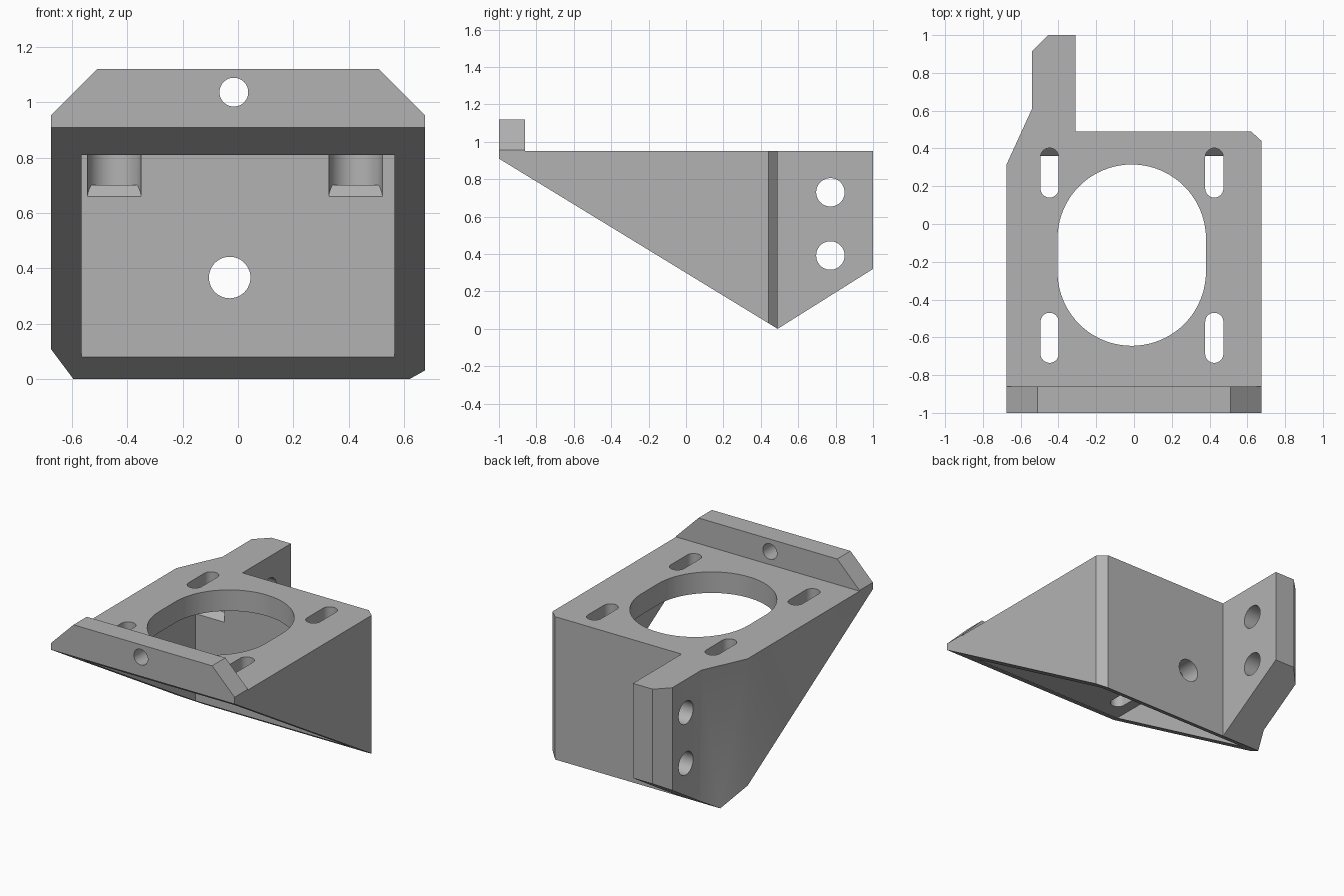
import bpy, bmesh, math
from mathutils import Vector

if "Cube" in bpy.data.objects:
    bpy.data.objects.remove(bpy.data.objects["Cube"])

grey = bpy.data.materials.new("plain grey")
grey.diffuse_color = (0.45, 0.45, 0.45, 1)
grey.use_nodes = True
grey.node_tree.nodes["Principled BSDF"].inputs["Base Color"].default_value = grey.diffuse_color


def prism(name, pts, axis, lo, hi):
    """Extrude a 2D profile along an axis: x takes (y,z), y takes (x,z), z takes (x,y)."""
    def place(p, d):
        return {'x': (d, p[0], p[1]), 'y': (p[0], d, p[1]), 'z': (p[0], p[1], d)}[axis]
    bm = bmesh.new()
    face = bm.faces.new([bm.verts.new(place(p, lo)) for p in pts])
    ext = bmesh.ops.extrude_face_region(bm, geom=[face])
    shift = Vector(place((0, 0), hi - lo))
    bmesh.ops.translate(bm, vec=shift,
                        verts=[g for g in ext['geom'] if isinstance(g, bmesh.types.BMVert)])
    bmesh.ops.recalc_face_normals(bm, faces=bm.faces)
    me = bpy.data.meshes.new(name)
    bm.to_mesh(me)
    bm.free()
    ob = bpy.data.objects.new(name, me)
    me.materials.append(grey)
    bpy.context.collection.objects.link(ob)
    return ob


def slot(cx, y0, y1, r, n=24):
    """Rounded slot outline; with y1 - y0 = 2r it is a circle."""
    pts = []
    for cy, start in ((y1 - r, 0), (y0 + r, math.pi)):
        for i in range(n + 1):
            a = start + math.pi * i / n
            p = (cx + r * math.cos(a), cy + r * math.sin(a))
            if not pts or (Vector(p) - Vector(pts[-1])).length > 1e-5:
                pts.append(p)
    if (Vector(pts[0]) - Vector(pts[-1])).length < 1e-5:
        pts.pop()
    return pts


def circle(a, b, r):
    return slot(a, b - r, b + r, r)


def combine(target, cutter, op='DIFFERENCE'):
    mod = target.modifiers.new("cut", 'BOOLEAN')
    mod.operation = op
    mod.solver = 'EXACT'
    mod.object = cutter
    bpy.context.view_layer.objects.active = target
    bpy.ops.object.modifier_apply(modifier=mod.name)
    bpy.data.objects.remove(cutter)


# plan outline with the side tab
body = prism("motor_bracket", [
    (-0.675, -1), (0.675, -1), (0.675, 0.44), (0.62, 0.49), (-0.31, 0.49), (-0.31, 1),
    (-0.455, 1), (-0.54, 0.915), (-0.54, 0.61), (-0.675, 0.315)], 'z', -0.1, 1.3)

# side profile: sloping underside and front lip
combine(body, prism("side_profile", [
    (-1.1, 0.971), (0.49, 0), (1.1, 0.383), (1.1, 0.95), (-0.86, 0.95),
    (-0.86, 1.12), (-1.1, 1.12)], 'x', -1, 1), 'INTERSECT')

# chamfered ends of the lip
combine(body, prism("lip_profile", [
    (-0.8, -0.2), (0.8, -0.2), (0.8, 0.83), (0.505, 1.125), (0.505, 1.3),
    (-0.505, 1.3), (-0.505, 1.125), (-0.8, 0.83)], 'y', -1.5, 1.5), 'INTERSECT')

# hollow under the top plate
combine(body, prism("cavity", [(-1.2, -0.3), (0.36, -0.3), (0.36, 0.81), (-1.2, 0.81)],
                    'x', -0.565, 0.565))

# large opening in the top plate
combine(body, prism("large_opening", slot(-0.012, -0.645, 0.315, 0.393, 40), 'z', 0.7, 1.3))

for cx in (-0.447, 0.425):
    # screw head relief in the back wall, with a sloping sill
    relief = prism("relief", slot(cx, 0.05, 0.448, 0.0975), 'z', 0.5, 0.812)
    combine(relief, prism("sill", [(0, 0.3), (0.402, 0.702), (0.6, 0.702), (0.6, 0.9), (0, 0.9)],
                          'x', cx - 0.3, cx + 0.3), 'INTERSECT')
    combine(relief, prism("relief_top", [(0, 0.4), (0.7, 0.4), (0.7, 0.81), (0, 0.81)],
                          'x', cx - 0.3, cx + 0.3), 'INTERSECT')
    combine(body, relief)
    # mounting slots
    for y0, y1 in ((-0.735, -0.47), (0.14, 0.402)):
        combine(body, prism("mount_slot", slot(cx, y0, y1, 0.048), 'z', 0.75, 1.3))

# round holes in the lip, back wall and tab
combine(body, prism("lip_hole", circle(-0.015, 1.037, 0.052), 'y', -1.2, -0.7))
combine(body, prism("wall_hole", circle(-0.03, 0.367, 0.075), 'y', 0.2, 0.7))
for z in (0.73, 0.392):
    combine(body, prism("tab_hole", circle(0.772, z, 0.076), 'x', -0.8, -0.1))

# smooth the round walls, keep the corners sharp
bpy.ops.object.select_all(action='DESELECT')
body.select_set(True)
bpy.context.view_layer.objects.active = body
bpy.ops.object.shade_smooth_by_angle(angle=math.radians(25))
